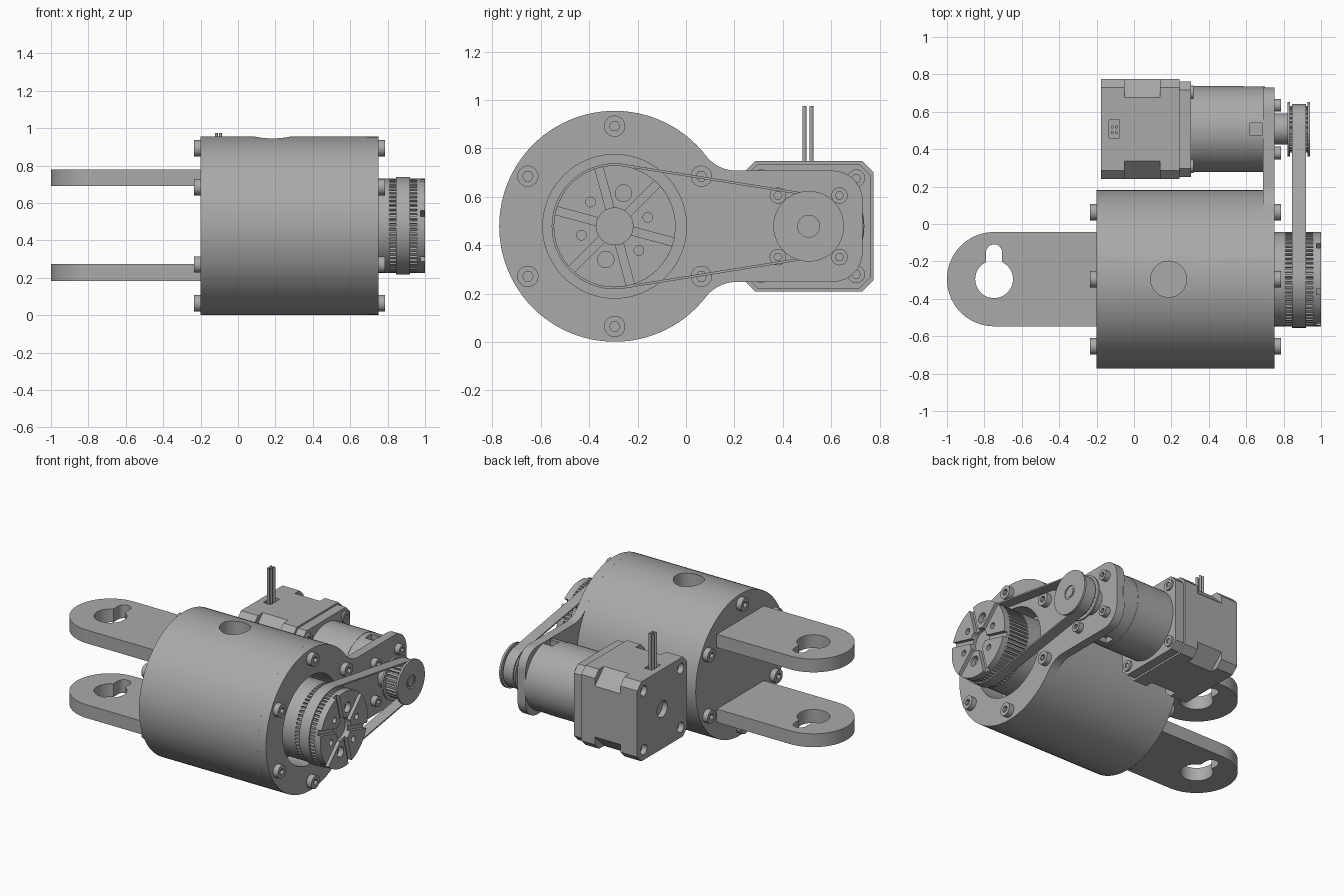
import bpy, bmesh, math
from mathutils import Vector

cube = bpy.data.objects.get("Cube")
if cube:
    bpy.data.objects.remove(cube, do_unlink=True)


def material(name, v):
    m = bpy.data.materials.new(name)
    m.use_nodes = True
    m.diffuse_color = (v, v, v, 1)
    m.node_tree.nodes["Principled BSDF"].inputs["Base Color"].default_value = (v, v, v, 1)
    return m


GREY = material("machined grey", 0.4)
ZC = 0.478                    # height of both axes
DRUM = Vector((-0.295, ZC))   # (y, z) of drum axis
MOTOR = Vector((0.507, ZC))   # (y, z) of motor axis
R = 0.477


def arc(c, r, a0, a1, n):
    return [(c[0] + r * math.cos(math.radians(a0 + (a1 - a0) * i / n)),
             c[1] + r * math.sin(math.radians(a0 + (a1 - a0) * i / n))) for i in range(n + 1)]


def circle(c, r, n=48, start=0):
    return arc(c, r, start, start + 360, n)[:-1]


def polar(c, r, deg):
    return (c[0] + r * math.cos(math.radians(deg)), c[1] + r * math.sin(math.radians(deg)))


def prism(name, outlines, lo, hi, axis="x"):
    """Extrude one or more 2D outlines along an axis."""
    if not isinstance(outlines[0], list):
        outlines = [outlines]
    put = {"x": lambda p, h: (h, p[0], p[1]), "z": lambda p, h: (p[0], p[1], h)}[axis]
    bm = bmesh.new()
    for pts in outlines:
        a = [bm.verts.new(put(p, lo)) for p in pts]
        b = [bm.verts.new(put(p, hi)) for p in pts]
        bm.faces.new(a)
        bm.faces.new(b)
        for i in range(len(pts)):
            j = (i + 1) % len(pts)
            bm.faces.new((a[i], a[j], b[j], b[i]))
    bmesh.ops.recalc_face_normals(bm, faces=bm.faces)
    mesh = bpy.data.meshes.new(name)
    bm.to_mesh(mesh)
    bm.free()
    mesh.materials.append(GREY)
    ob = bpy.data.objects.new(name, mesh)
    bpy.context.collection.objects.link(ob)
    return ob


def activate(ob):
    bpy.ops.object.select_all(action="DESELECT")
    ob.select_set(True)
    bpy.context.view_layer.objects.active = ob


def cut(ob, *cutters):
    for c in cutters:
        m = ob.modifiers.new("cut", "BOOLEAN")
        m.operation, m.solver, m.object = "DIFFERENCE", "EXACT", c
        activate(ob)
        bpy.ops.object.modifier_apply(modifier=m.name)
        bpy.data.objects.remove(c, do_unlink=True)
    return ob


def bar(c, deg, r0, r1, w):
    """Thin radial rectangle."""
    d = Vector((math.cos(math.radians(deg)), math.sin(math.radians(deg))))
    s = Vector((-d.y, d.x)) * w / 2
    c = Vector(c)
    return [tuple(p) for p in (c + d * r0 - s, c + d * r1 - s, c + d * r1 + s, c + d * r0 + s)]


def toothed(c, r, depth, n):
    pts = []
    for i in range(n):
        for f, rr in ((0, r), (0.5, r), (0.6, r - depth), (0.9, r - depth)):
            pts.append(polar(c, rr, 360 * (i + f) / n))
    return pts


def chamfered(c, hy, hz, k):
    q = [(hy, hz - k), (hy - k, hz), (k - hy, hz), (-hy, hz - k),
         (-hy, k - hz), (k - hy, -hz), (hy - k, -hz), (hy, k - hz)]
    return [(c[0] + a, c[1] + b) for a, b in q]


def screw(name, c, x, side, r, h=0.036):
    """Socket head screw standing on a face at x, pointing along side."""
    ob = prism(name, circle(c, r, 24), x - side * 0.01, x + side * h)
    return cut(ob, prism("socket", circle(c, r * 0.5, 6), x + side * h * 0.4, x + side * 0.1))


# Drum with round port in the top and a pocket for the large pulley
drum = prism("drum", circle(DRUM, R, 96), -0.2, 0.69)
cut(drum, prism("pocket", circle(DRUM, 0.297, 64), 0.58, 0.8),
    prism("port", circle((0.185, DRUM.x), 0.096), 0.6, 1.1, "z"))

# Front plate: round end blended into the motor mount
F, H, K = 0.16, 0.23, 0.125
dy = math.sqrt((R + F) ** 2 - (H + F) ** 2)
ang = math.degrees(math.atan2(H + F, dy))
top = arc((DRUM.x + dy, ZC + H + F), F, 180 + ang, 270, 12)
top += arc((0.73 - K, ZC + H - K), K, 90, 0, 12)
bottom = [(y, 2 * ZC - z) for y, z in reversed(top)]
round_end = arc(DRUM, R, 360 - ang, ang, 72)[1:-1]
plate = prism("front_plate", top + bottom + round_end, 0.69, 0.75)
cut(plate, prism("pocket", circle(DRUM, 0.297, 64), 0.6, 0.8))

# Six cover screws on each end of the drum
for i in range(6):
    p = polar(DRUM, 0.414, 30 + 60 * i)
    screw(f"front_screw_{i + 1}", p, 0.75, 1, 0.044)
    screw(f"back_screw_{i + 1}", p, -0.2, -1, 0.044)

# Two fork arms with keyholes
for name, z in (("lower_arm", 0.184), ("upper_arm", 0.69)):
    c, r = (-0.748, DRUM.x), 0.252
    arm = prism(name, [(-0.19, DRUM.x - r), (-0.19, DRUM.x + r)] + arc(c, r, 90, 270, 36), z, z + 0.09, "z")
    slot = arc((c[0], -0.152), 0.043, 0, 180, 16)
    cut(arm, prism("hole", circle(c, 0.101), z - 0.1, z + 0.2, "z"),
        prism("slot", slot + [(c[0] - 0.043, -0.29), (c[0] + 0.043, -0.29)], z - 0.1, z + 0.2, "z"))

# Large pulley: plain collars, toothed band, slotted face
prism("pulley_collar", circle(DRUM, 0.252, 72), 0.58, 0.81)
prism("pulley_teeth", toothed(DRUM, 0.252, 0.014, 60), 0.81, 0.956)
face = prism("pulley_face", circle(DRUM, 0.252, 72), 0.956, 1.0)
cut(face, prism("bore", circle(DRUM, 0.076), 0.94, 1.1),
    prism("slots", [bar(DRUM, 45 + 60 * i, 0.06, 0.3, 0.034) for i in range(6)], 0.975, 1.1),
    prism("holes", [circle(polar(DRUM, 0.142, 15 + 60 * i), 0.034 if i % 3 == 1 else 0.02, 20)
                    for i in range(6)], 0.965, 1.1))

# Small pulley with flanges, hub and shaft
prism("small_pulley_hub", circle(MOTOR, 0.083), 0.745, 0.83)
prism("small_pulley_teeth", toothed(MOTOR, 0.124, 0.014, 28), 0.825, 0.935)
prism("inner_flange", circle(MOTOR, 0.146), 0.822, 0.834)
outer = prism("outer_flange", circle(MOTOR, 0.146), 0.928, 0.942)
cut(outer, prism("bore", circle(MOTOR, 0.045, 32), 0.9, 1))
prism("motor_shaft", circle(MOTOR, 0.03, 24), 0.74, 0.94)


# Belt around both pulleys
def loop(r1, r2):
    t = math.degrees(math.acos((r1 - r2) / (MOTOR.x - DRUM.x)))
    return arc(DRUM, r1, t, 360 - t, 64) + arc(MOTOR, r2, -t, t, 32)


cut(prism("belt", loop(0.26, 0.134), 0.846, 0.92), prism("inside", loop(0.25, 0.124), 0.8, 1.0))

# Gearbox with side windows and mounting screws
gearbox = prism("gearbox", circle(MOTOR, 0.23, 72), 0.3, 0.584)
nose = prism("gearbox_nose", circle(MOTOR, 0.228, 72), 0.584, 0.7)
cut(nose, prism("windows", [bar(MOTOR, a, 0.19, 0.3, 0.068) for a in (90, 270)], 0.62, 0.685))
for i in range(4):
    screw(f"gearbox_screw_{i + 1}", polar(MOTOR, 0.18, 45 + 90 * i), 0.75, 1, 0.034)

# Motor: two end caps, a core with deeper chamfers, and a front flange
rear = prism("motor_rear_cap", chamfered(MOTOR, 0.267, 0.269, 0.045), -0.177, -0.05)
corners = [(MOTOR.x + a, ZC + b) for a in (-0.197, 0.197) for b in (-0.199, 0.199)]
cut(rear, prism("holes", [circle(p, 0.034, 24) for p in corners] + [circle(MOTOR, 0.055, 32)], -0.3, -0.14),
    prism("socket", [(-0.133, 0.46), (-0.078, 0.46), (-0.078, 0.555), (-0.133, 0.555)], 0.7, 0.9, "z"))
prism("motor_core", chamfered(MOTOR, 0.267, 0.269, 0.097), -0.05, 0.14)
prism("motor_front_cap", chamfered(MOTOR, 0.267, 0.269, 0.045), 0.14, 0.242)
prism("motor_flange", chamfered(MOTOR, 0.255, 0.257, 0.045), 0.242, 0.306)
for i, p in enumerate(corners):
    screw(f"flange_screw_{i + 1}", p, 0.306, 1, 0.036, 0.012)

# Motor leads
for i in range(4):
    x, y = -0.116 + 0.022 * (i % 2), 0.489 + 0.03 * (i // 2)
    prism(f"lead_{i + 1}", circle((x, y), 0.008, 12), 0.69, 0.975, "z")

# Smooth round walls, keep machined edges crisp
for ob in bpy.context.scene.objects:
    if ob.type == "MESH":
        activate(ob)
        bpy.ops.object.shade_smooth_by_angle(angle=math.radians(25))
